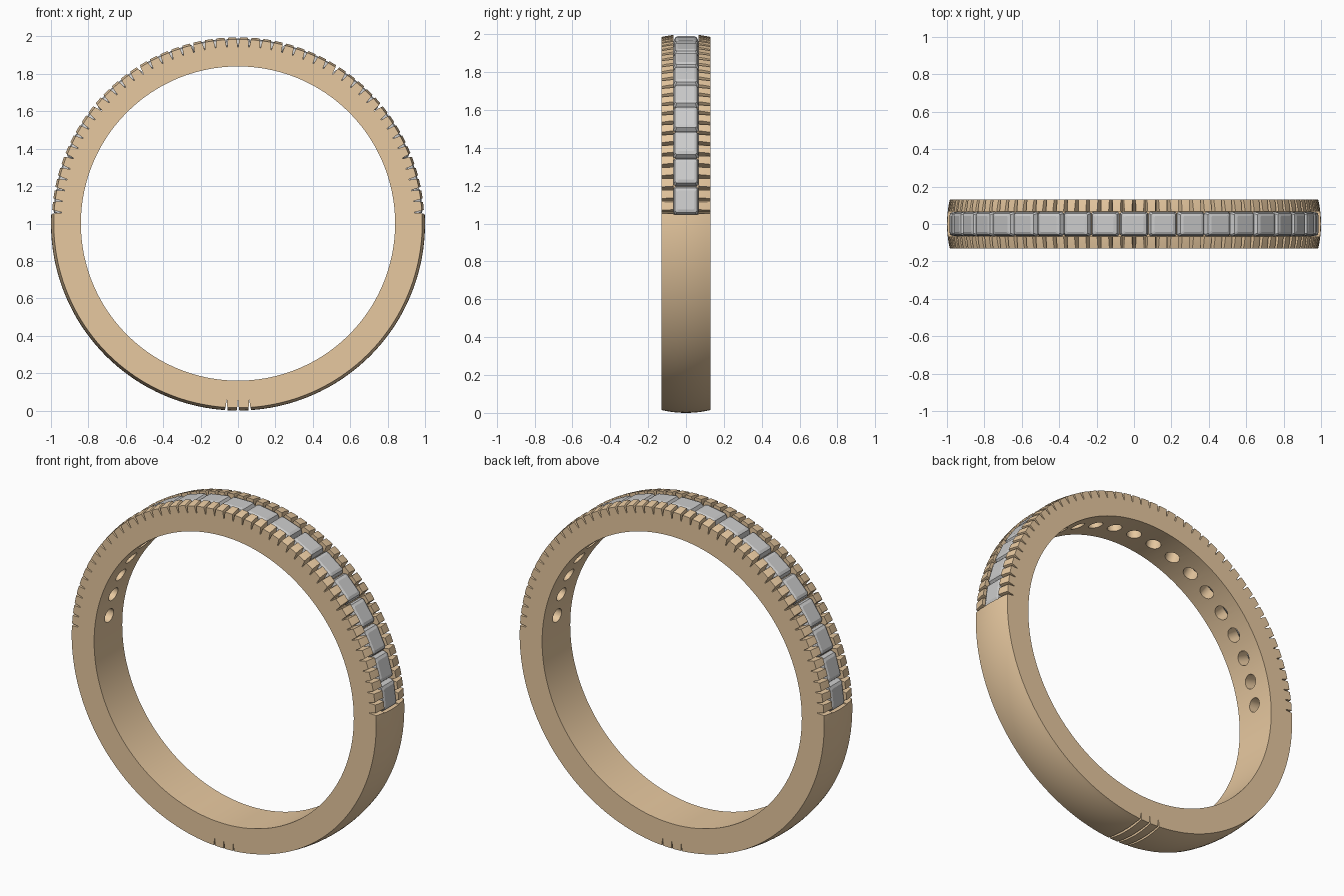
import bpy, bmesh, math
from mathutils import Vector

if "Cube" in bpy.data.objects:
    bpy.data.objects.remove(bpy.data.objects["Cube"])

GEM_PITCH = math.radians(9.2)
NOTCH_PITCH = math.radians(3.6)
CHANNEL_END = math.radians(87.2)


def material(name, colour):
    m = bpy.data.materials.new(name)
    m.diffuse_color = (*colour, 1)
    m.use_nodes = True
    m.node_tree.nodes["Principled BSDF"].inputs["Base Color"].default_value = m.diffuse_color
    return m


def at(t, r, u, y):
    """Point at angle t from the top: r outward, u along the band, y across it."""
    return Vector((r * math.sin(t) + u * math.cos(t), y,
                   1 + r * math.cos(t) - u * math.sin(t)))


def loft(bm, rings, closed=False):
    """Skin a list of point loops, capping the ends unless closed."""
    loops = [[bm.verts.new(p) for p in ring] for ring in rings]
    n = len(loops[0])
    pairs = list(zip(loops, loops[1:]))
    if closed:
        pairs.append((loops[-1], loops[0]))
    else:
        bm.faces.new(loops[0])
        bm.faces.new(loops[-1])
    for a, b in pairs:
        for i in range(n):
            j = (i + 1) % n
            bm.faces.new((a[i], a[j], b[j], b[i]))


def finish(bm, name, mat=None):
    bmesh.ops.recalc_face_normals(bm, faces=bm.faces)
    me = bpy.data.meshes.new(name)
    bm.to_mesh(me)
    bm.free()
    ob = bpy.data.objects.new(name, me)
    bpy.context.collection.objects.link(ob)
    if mat:
        me.materials.append(mat)
    return ob


def carve(target, cutter):
    """Subtract the cutter, then remove it."""
    cutter.hide_render = True
    mod = target.modifiers.new("carve", 'BOOLEAN')
    mod.operation, mod.solver, mod.object = 'DIFFERENCE', 'EXACT', cutter
    bpy.context.view_layer.objects.active = target
    bpy.ops.object.modifier_apply(modifier=mod.name)
    bpy.data.objects.remove(cutter)


gold = material("gold", (0.8, 0.58, 0.35))

# Band: slightly domed outside, flat sides and bore
dome = [(1.0 - 0.015 * (k / 5) ** 2, 0.13 * k / 5) for k in range(-5, 6)]
profile = [(0.84, -0.13)] + dome + [(0.84, 0.13)]
bm = bmesh.new()
SEG = 180
loft(bm, [[at(2 * math.pi * i / SEG, r, 0, y) for r, y in profile]
          for i in range(SEG)], closed=True)
band = finish(bm, "band", gold)

# Channel for the stones over the upper half
bm = bmesh.new()
section = [(0.95, -0.066), (1.04, -0.066), (1.04, 0.066), (0.95, 0.066)]
loft(bm, [[at(CHANNEL_END * (i / 48 * 2 - 1), r, 0, y) for r, y in section]
          for i in range(49)])
carve(band, finish(bm, "channel_cutter"))

# Flared notches between the side beads, plus three fine grooves at the bottom
bm = bmesh.new()
slots = [(k * NOTCH_PITCH, 1.0) for k in range(-24, 25)]
slots += [(math.pi + k * NOTCH_PITCH, 0.6) for k in (-1, 0, 1)]
half = [(1.02, 0.016), (0.992, 0.010), (0.978, 0.006), (0.945, 0.002)]
for t, w in slots:
    outline = [(r, u * w) for r, u in half] + [(r, -u * w) for r, u in reversed(half)]
    loft(bm, [[at(t, r, u, y) for r, u in outline] for y in (-0.2, 0.2)])
carve(band, finish(bm, "notch_cutter"))

# Round light holes under every stone
bm = bmesh.new()
for k in range(-9, 10):
    circle = [(0.04 * math.cos(a * math.pi / 12), 0.04 * math.sin(a * math.pi / 12))
              for a in range(24)]
    loft(bm, [[at(k * GEM_PITCH, r, u, y) for u, y in circle] for r in (0.8, 0.965)])
carve(band, finish(bm, "hole_cutter"))

# Square-cut stones: table, crown, girdle and tapering pavilion
levels = [(0.989, 0.050, 0.044), (0.983, 0.066, 0.057), (0.964, 0.0745, 0.065),
          (0.952, 0.0745, 0.065), (0.92, 0.045, 0.040), (0.885, 0.006, 0.006)]
bm = bmesh.new()
for k in range(-9, 10):
    rings = []
    for r, a, b in levels:
        c = 0.12 * a
        outline = [(a, b - c), (a - c, b), (c - a, b), (-a, b - c),
                   (-a, c - b), (c - a, -b), (a - c, -b), (a, c - b)]
        rings.append([at(k * GEM_PITCH, r, u, y) for u, y in outline])
    loft(bm, rings)
stones = finish(bm, "square_stones")

# Smooth the band while keeping its edges crisp
bpy.ops.object.select_all(action='DESELECT')
band.select_set(True)
bpy.context.view_layer.objects.active = band
bpy.ops.object.shade_smooth_by_angle(angle=math.radians(25))
